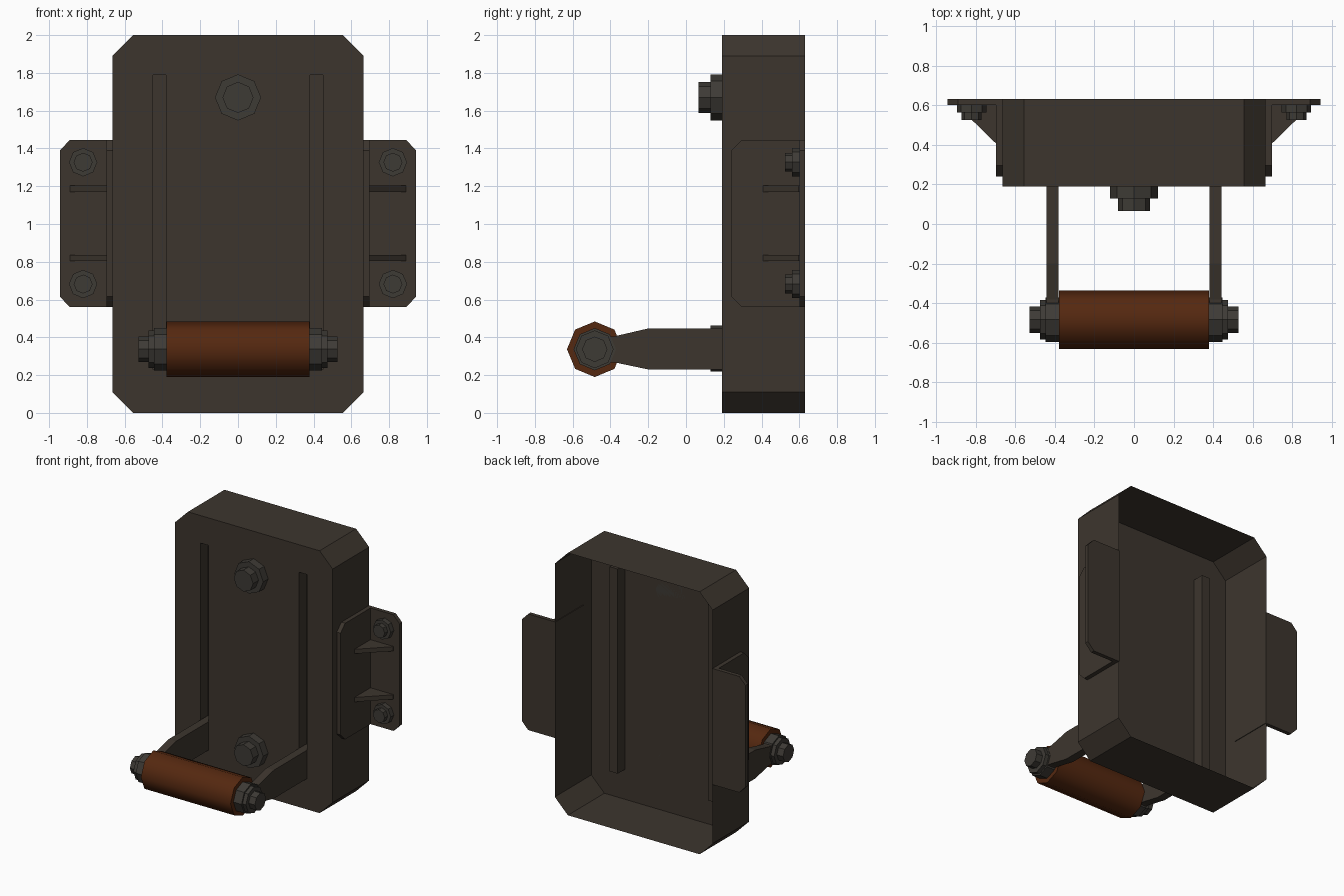
import bpy, bmesh, math

if "Cube" in bpy.data.objects:
    bpy.data.objects.remove(bpy.data.objects["Cube"])


def material(name, rgb):
    m = bpy.data.materials.new(name)
    m.diffuse_color = (*rgb, 1)
    m.use_nodes = True
    m.node_tree.nodes["Principled BSDF"].inputs["Base Color"].default_value = m.diffuse_color
    return m


STEEL = material("dark brown steel", (0.046, 0.036, 0.027))
BOLT = material("grey bolt metal", (0.048, 0.043, 0.036))
RUST = material("rust brown", (0.09, 0.021, 0.005))


def finish(name, bm, mat):
    bmesh.ops.recalc_face_normals(bm, faces=bm.faces[:])
    me = bpy.data.meshes.new(name)
    bm.to_mesh(me)
    bm.free()
    me.materials.append(mat)
    ob = bpy.data.objects.new(name, me)
    bpy.context.collection.objects.link(ob)
    return ob


def prism(name, axis, pts, a, b, mat):
    """Extrude a 2D profile along an axis from a to b."""
    place = {"x": lambda p, d: (d, p[0], p[1]),
             "y": lambda p, d: (p[0], d, p[1]),
             "z": lambda p, d: (p[0], p[1], d)}[axis]
    bm = bmesh.new()
    va = [bm.verts.new(place(p, a)) for p in pts]
    vb = [bm.verts.new(place(p, b)) for p in pts]
    bm.faces.new(va)
    bm.faces.new(vb[::-1])
    n = len(pts)
    for i in range(n):
        j = (i + 1) % n
        bm.faces.new((va[i], vb[i], vb[j], va[j]))
    return finish(name, bm, mat)


def octagon(u, v, r):
    return [(u + r * math.cos(k * math.pi / 4), v + r * math.sin(k * math.pi / 4))
            for k in range(8)]


# Housing: open-backed shell with two slots pressed into the front
F, B = 0.19, 0.63
xs = [-0.665, -0.555, -0.45, -0.38, 0.38, 0.45, 0.555, 0.665]
zs = [0, 0.11, 0.23, 1.79, 1.89, 2]
bm = bmesh.new()
grid = {}
for i, x in enumerate(xs):
    for j, z in enumerate(zs):
        if not (i in (0, 7) and j in (0, 5)):
            grid[i, j] = bm.verts.new((x, F, z))
slots = []
for i in range(7):
    for j in range(5):
        ring = [grid[k] for k in ((i, j), (i + 1, j), (i + 1, j + 1), (i, j + 1)) if k in grid]
        f = bm.faces.new(ring)
        if i in (2, 4) and j == 2:
            slots.append(f)
rim = [e for e in bm.edges if e.is_boundary]
walls = bmesh.ops.extrude_edge_only(bm, edges=rim)["geom"]
for v in walls:
    if isinstance(v, bmesh.types.BMVert):
        v.co.y = B
for f in slots:
    ring = list(f.verts)
    bm.faces.remove(f)
    deep = [bm.verts.new((v.co.x, F + 0.09, v.co.z)) for v in ring]
    bm.faces.new(deep)
    for k in range(4):
        m = (k + 1) % 4
        bm.faces.new((ring[k], ring[m], deep[m], deep[k]))
finish("housing", bm, STEEL)

# Front bolts
for label, z in (("upper", 1.67), ("lower", 0.34)):
    prism(label + "_front_washer", "y", octagon(0, z, 0.122), 0.13, F, BOLT)
    prism(label + "_front_bolt", "y", octagon(0, z, 0.082), 0.065, 0.13, BOLT)

# Roller
RY, RZ = -0.483, 0.337
roller = prism("roller", "x", octagon(RY, RZ, 0.147), -0.378, 0.378, RUST)
for p in roller.data.polygons:
    p.use_smooth = abs(p.normal.x) < 0.5
for e in roller.data.edges:
    a, b = (roller.data.vertices[i].co for i in e.vertices)
    e.use_edge_sharp = abs(a.x - b.x) < 0.01

for s, side in ((-1, "left"), (1, "right")):
    # Roller arm, eye and end bolt
    prism(side + "_arm", "x", [(0.275, 0.23), (0.275, 0.447), (-0.2, 0.447), (-0.38, 0.405),
                               (-0.42, 0.405), (-0.42, 0.268), (-0.38, 0.268), (-0.2, 0.23)],
          s * 0.381, s * 0.443, STEEL)
    prism(side + "_arm_eye", "x", octagon(RY, RZ, 0.112), s * 0.378, s * 0.446, BOLT)
    prism(side + "_roller_washer", "x", octagon(RY, RZ, 0.1), s * 0.446, s * 0.475, BOLT)
    prism(side + "_roller_bolt", "x", octagon(RY, RZ, 0.067), s * 0.475, s * 0.527, BOLT)
    # Mounting bracket: side plate and flange with cut corners
    prism(side + "_bracket_plate", "x", [(0.63, 0.56), (0.63, 1.445), (0.295, 1.445),
                                         (0.24, 1.39), (0.24, 0.615), (0.295, 0.56)],
          s * 0.66, s * 0.697, STEEL)
    prism(side + "_bracket_flange", "y",
          [(s * x, z) for x, z in ((0.69, 0.56), (0.89, 0.56), (0.943, 0.615),
                                   (0.943, 1.39), (0.89, 1.445), (0.69, 1.445))],
          0.6, 0.63, STEEL)
    for label, gz, bz in (("upper", 1.17, 1.327), ("lower", 0.803, 0.682)):
        prism(f"{side}_{label}_gusset", "z",
              [(s * 0.69, 0.4), (s * 0.69, 0.605), (s * 0.89, 0.605), (s * 0.89, 0.595)],
              gz, gz + 0.034, STEEL)
        prism(f"{side}_{label}_bracket_washer", "y", octagon(s * 0.82, bz, 0.075), 0.562, 0.602, BOLT)
        prism(f"{side}_{label}_bracket_bolt", "y", octagon(s * 0.82, bz, 0.05), 0.525, 0.562, BOLT)
